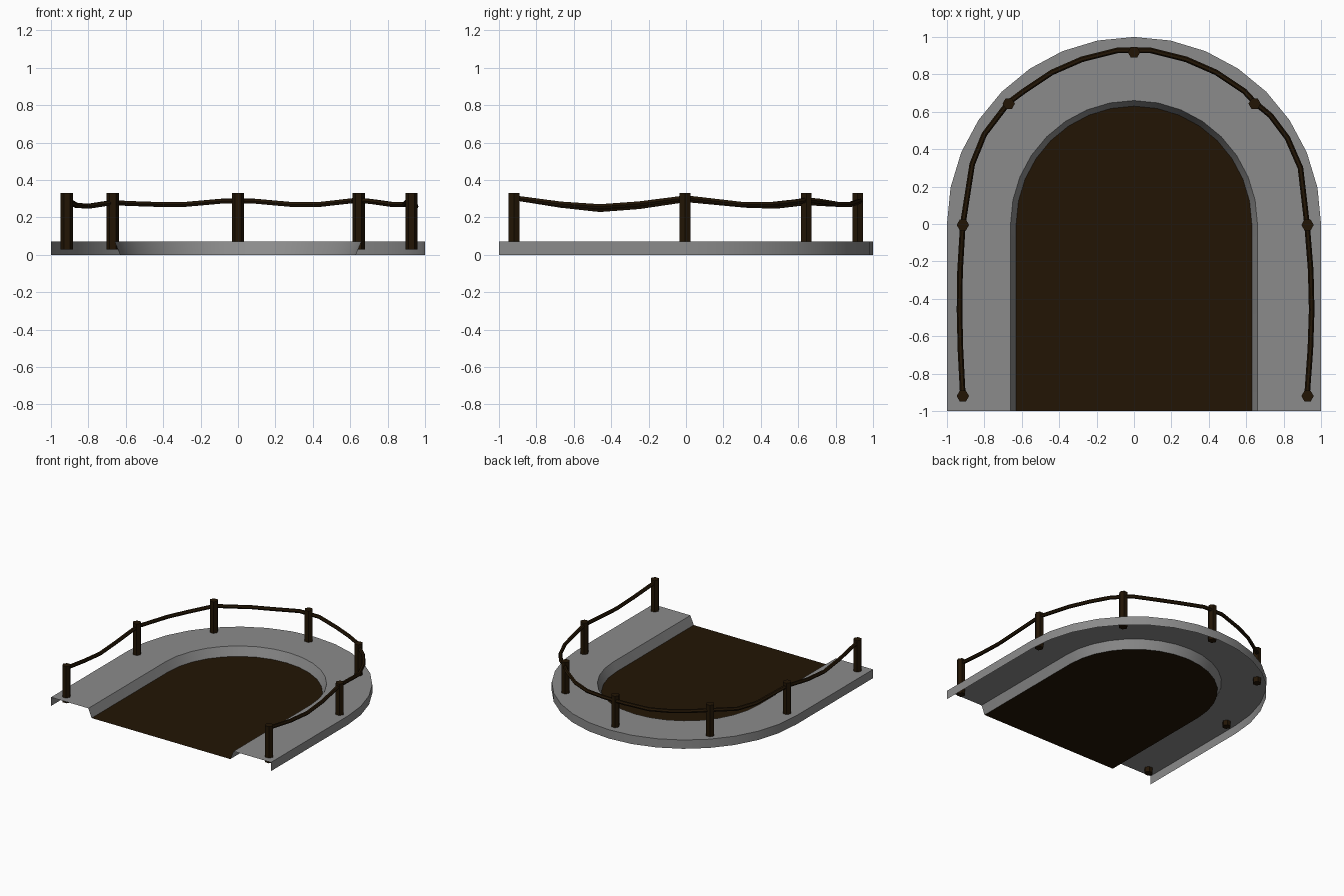
import bpy, bmesh, math
from mathutils import Matrix

if "Cube" in bpy.data.objects:
    bpy.data.objects.remove(bpy.data.objects["Cube"])


def material(name, rgb):
    m = bpy.data.materials.new(name)
    m.diffuse_color = (*rgb, 1)
    m.use_nodes = True
    m.node_tree.nodes["Principled BSDF"].inputs["Base Color"].default_value = m.diffuse_color
    return m


wood = material("dark_wood", (0.016, 0.0075, 0.0015))
stone = material("grey_stone", (0.26, 0.26, 0.26))


def finish(bm, name, mat):
    me = bpy.data.meshes.new(name)
    bm.to_mesh(me)
    bm.free()
    ob = bpy.data.objects.new(name, me)
    bpy.context.collection.objects.link(ob)
    me.materials.append(mat)
    return ob


def arch(bm, r, z):
    """Horseshoe line: straight legs to the front edge, half circle at the back."""
    arc = [(r * math.cos(math.pi * i / 16), r * math.sin(math.pi * i / 16)) for i in range(17)]
    pts = [(r, -1)] + arc + [(-r, -1)]
    return [bm.verts.new((x, y, z)) for x, y in pts]


# Stone rim: outer wall, flat top and sloped inner wall, open at front and below
bm = bmesh.new()
rows = [arch(bm, r, z) for r, z in ((1, 0), (1, 0.072), (0.66, 0.072), (0.63, 0))]
for a, b in zip(rows, rows[1:]):
    for i in range(len(a) - 1):
        bm.faces.new((a[i], a[i + 1], b[i + 1], b[i]))
bmesh.ops.recalc_face_normals(bm, faces=bm.faces)
bm.normal_update()
if bm.faces[:][25].normal.z < 0:
    bmesh.ops.reverse_faces(bm, faces=bm.faces)
rim = finish(bm, "stone_rim", stone)
bpy.ops.object.select_all(action='DESELECT')
rim.select_set(True)
bpy.context.view_layer.objects.active = rim
bpy.ops.object.shade_smooth_by_angle(angle=math.radians(30))

# Pit floor
bm = bmesh.new()
bm.faces.new(arch(bm, 0.63, 0))
finish(bm, "floor", wood)

# Fence posts: hexagonal, with a corner pointing along x
posts = [(-0.915, -0.92), (-0.915, -0.005), (-0.67, 0.643), (0, 0.918),
         (0.645, 0.643), (0.928, -0.005), (0.928, -0.92)]
for i, (x, y) in enumerate(posts):
    bm = bmesh.new()
    bmesh.ops.create_cone(bm, cap_ends=True, segments=6, radius1=0.033, radius2=0.033, depth=0.3,
                          matrix=Matrix.Translation((x, y, 0.18)) @ Matrix.Rotation(math.pi / 2, 4, 'Z'))
    finish(bm, f"post_{i + 1}", wood)

# Sagging rope running from post to post
path = [(-0.915, -0.92, 0.305), (-0.928, -0.67, 0.265), (-0.933, -0.46, 0.242), (-0.93, -0.25, 0.258),
        (-0.915, 0, 0.295), (-0.865, 0.32, 0.265), (-0.80, 0.48, 0.26), (-0.67, 0.65, 0.28),
        (-0.59, 0.71, 0.275), (-0.44, 0.81, 0.27), (-0.28, 0.88, 0.27), (-0.09, 0.928, 0.287),
        (0.09, 0.928, 0.287), (0.28, 0.88, 0.27), (0.44, 0.81, 0.27), (0.59, 0.71, 0.287),
        (0.645, 0.65, 0.293), (0.73, 0.58, 0.283), (0.82, 0.46, 0.27), (0.89, 0.30, 0.27),
        (0.925, 0, 0.305), (0.945, -0.25, 0.273), (0.95, -0.46, 0.258), (0.943, -0.67, 0.272),
        (0.925, -0.92, 0.305)]
cu = bpy.data.curves.new("rope", 'CURVE')
cu.dimensions = '3D'
cu.bevel_depth = 0.015
cu.bevel_resolution = 1
cu.use_fill_caps = True
sp = cu.splines.new('POLY')
sp.points.add(len(path) - 1)
for p, co in zip(sp.points, path):
    p.co = (*co, 1)
sp.use_smooth = False
cu.materials.append(wood)
bpy.context.collection.objects.link(bpy.data.objects.new("rope", cu))
